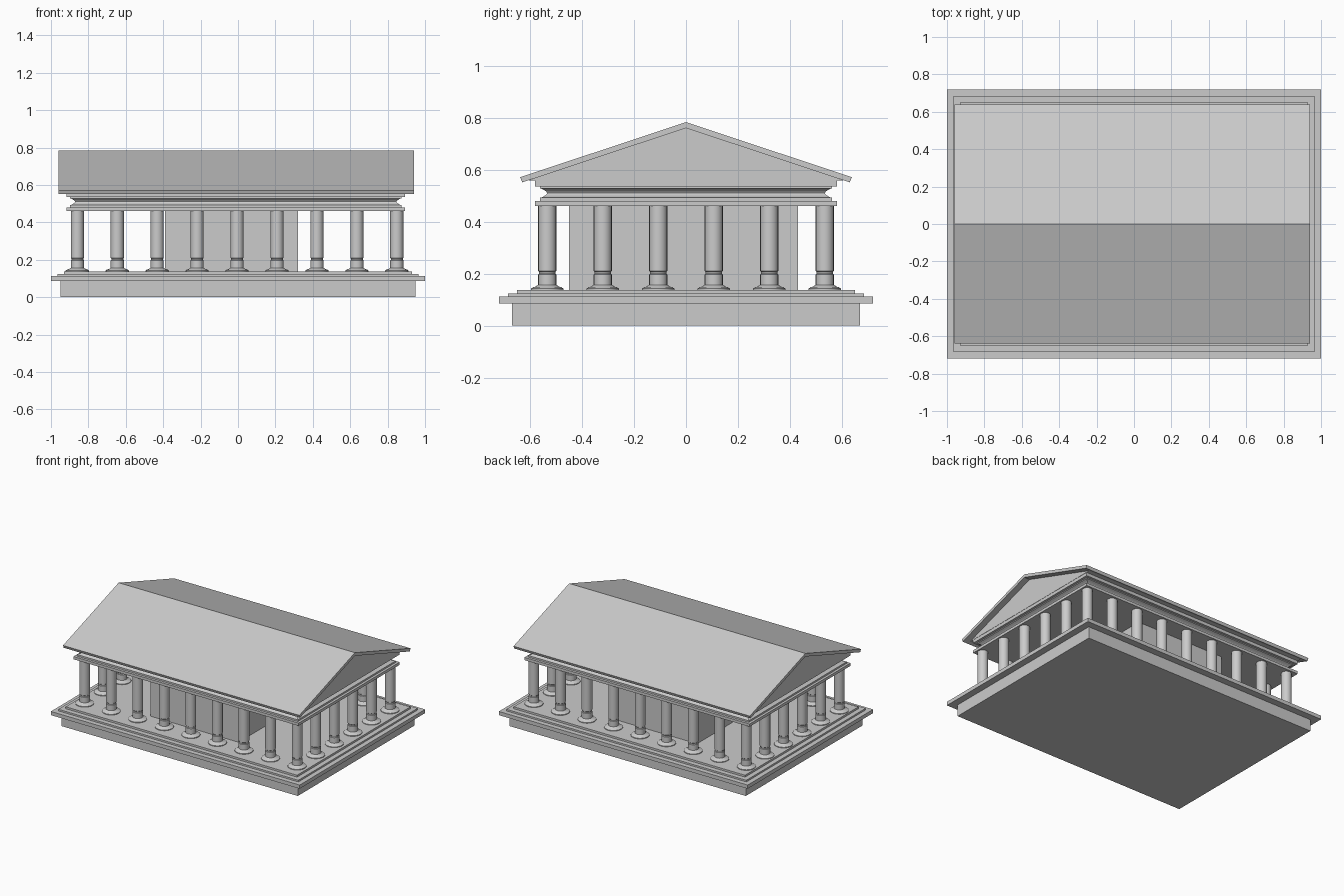
import bpy, bmesh, math

if "Cube" in bpy.data.objects:
    bpy.data.objects.remove(bpy.data.objects["Cube"])


def finish(name, bm):
    bmesh.ops.recalc_face_normals(bm, faces=bm.faces)
    me = bpy.data.meshes.new(name)
    bm.to_mesh(me)
    bm.free()
    ob = bpy.data.objects.new(name, me)
    bpy.context.collection.objects.link(ob)
    return ob


def skin(bm, rings):
    # bridge successive closed rings and cap both ends
    rows = [[bm.verts.new(p) for p in ring] for ring in rings]
    n = len(rows[0])
    for a, b in zip(rows, rows[1:]):
        for i in range(n):
            j = (i + 1) % n
            bm.faces.new((a[i], a[j], b[j], b[i]))
    bm.faces.new(rows[0])
    bm.faces.new(rows[-1])


def moulded_block(name, cx, cy, hx, hy, profile):
    # rectangular block whose edge follows (inset, z) steps
    bm = bmesh.new()
    skin(bm, [[(cx + sx * (hx - d), cy + sy * (hy - d), z)
               for sx, sy in ((-1, -1), (1, -1), (1, 1), (-1, 1))] for d, z in profile])
    return finish(name, bm)


def prism(name, x0, x1, outline):
    # yz outline extruded along x
    bm = bmesh.new()
    skin(bm, [[(x, y, z) for y, z in outline] for x in (x0, x1)])
    return finish(name, bm)


# Stepped platform
moulded_block("stepped_platform", 0, 0, 1.0, 0.72,
              [(0.05, 0), (0.05, 0.085), (0, 0.085), (0, 0.112), (0.035, 0.112),
               (0.035, 0.124), (0.07, 0.124), (0.07, 0.138)])

# Inner chamber
moulded_block("inner_chamber", -0.035, -0.01, 0.355, 0.44, [(0, 0.138), (0, 0.462)])

# Entablature with a hollow curved moulding
cove = [(0.022 + 0.024 * math.sin(math.pi * t / 6), 0.492 + 0.036 * t / 6) for t in range(7)]
moulded_block("entablature", -0.012, 0, 0.905, 0.58,
              [(0, 0.46), (0, 0.48), (0.018, 0.48), (0.018, 0.492)] + cove +
              [(0.018, 0.528), (0.018, 0.535), (0, 0.535), (0, 0.56)])

# Columns around the edge, each a turned profile
column_profile = [(0.062, 0.138), (0.062, 0.143), (0.054, 0.148), (0.045, 0.150),
                  (0.040, 0.154), (0.035, 0.157), (0.035, 0.197), (0.032, 0.200),
                  (0.032, 0.207), (0.035, 0.210), (0.035, 0.462)]
bm = bmesh.new()
for i in range(9):
    for j in range(6):
        if i in (0, 8) or j in (0, 5):
            x, y = -0.005 + (i - 4) * 0.2135, (j - 2.5) * 0.2135
            skin(bm, [[(x + r * math.cos(k * math.tau / 20), y + r * math.sin(k * math.tau / 20), z)
                       for k in range(20)] for r, z in column_profile])
columns = finish("columns", bm)
bpy.context.view_layer.objects.active = columns
columns.select_set(True)
bpy.ops.object.shade_smooth_by_angle(angle=math.radians(30))

# Gable infill and sloping roof slab
prism("pediment", -0.917, 0.895, [(-0.608, 0.558), (0.608, 0.558), (0, 0.762)])
prism("roof", -0.96, 0.94, [(-0.638, 0.571), (0, 0.783), (0.638, 0.571),
                            (0.63, 0.551), (0, 0.760), (-0.63, 0.551)])
